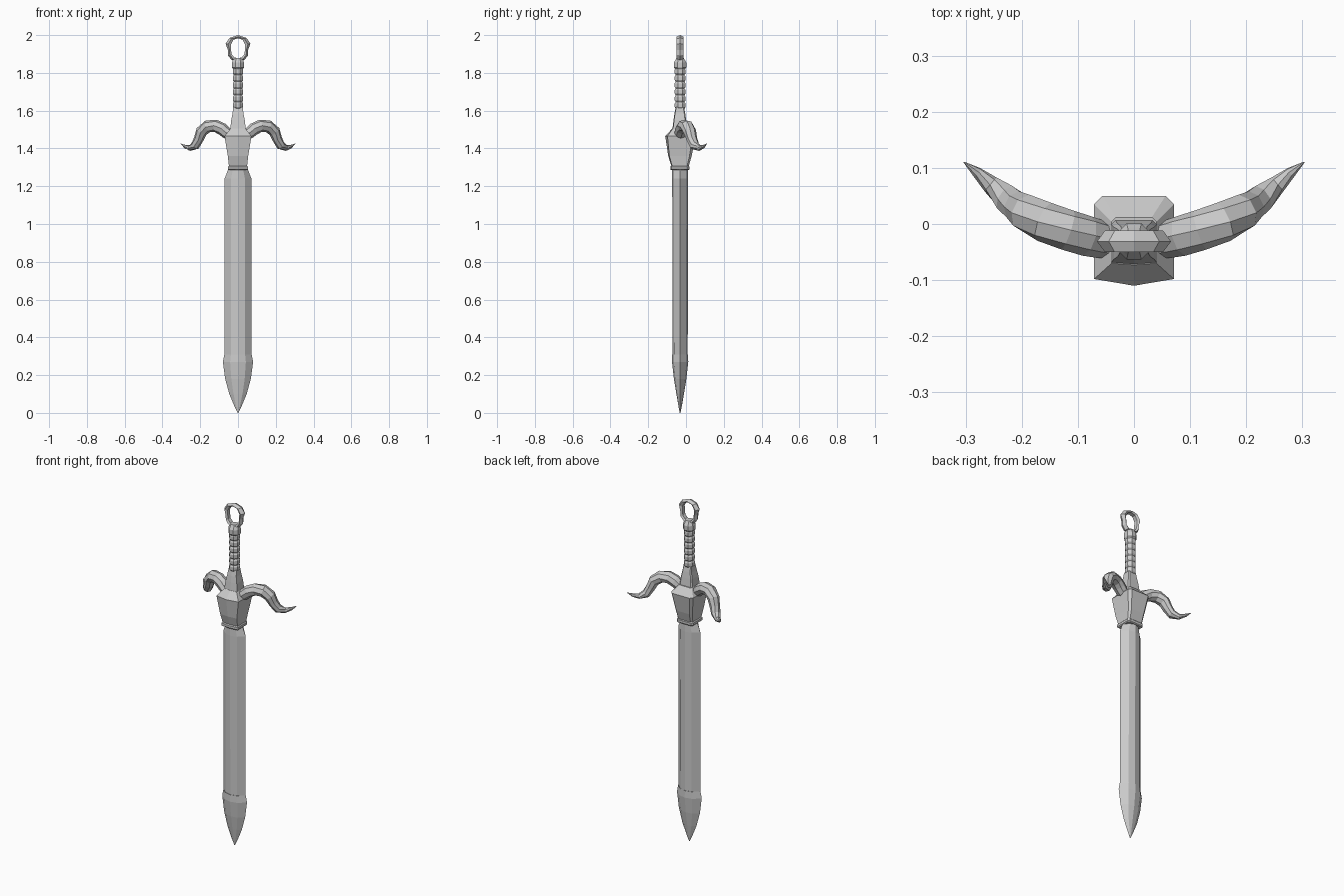
import bpy, bmesh, math
from mathutils import Vector

cube = bpy.data.objects.get("Cube")
if cube:
    bpy.data.objects.remove(cube)

CY = -0.031  # depth of the sword's centre plane

steel = bpy.data.materials.new("light grey")
steel.use_nodes = True
GREY = (0.6, 0.6, 0.6, 1)
steel.diffuse_color = GREY
steel.node_tree.nodes["Principled BSDF"].inputs["Base Color"].default_value = GREY


def loft(name, rings, closed=False):
    """Skin a list of equal-sized point rings; cap the ends unless closed."""
    bm = bmesh.new()
    loops = [[bm.verts.new(p) for p in ring] for ring in rings]
    n = len(loops[0])
    pairs = list(zip(loops, loops[1:]))
    if closed:
        pairs.append((loops[-1], loops[0]))
    else:
        bm.faces.new(loops[0])
        bm.faces.new(loops[-1])
    for a, b in pairs:
        for i in range(n):
            j = (i + 1) % n
            bm.faces.new((a[i], a[j], b[j], b[i]))
    bmesh.ops.remove_doubles(bm, verts=bm.verts, dist=0.0002)
    bmesh.ops.recalc_face_normals(bm, faces=bm.faces)
    mesh = bpy.data.meshes.new(name)
    bm.to_mesh(mesh)
    bm.free()
    obj = bpy.data.objects.new(name, mesh)
    bpy.context.collection.objects.link(obj)
    mesh.materials.append(steel)
    return obj


def blade_ring(z, w, d):
    """Eight-sided section with side edges and a shallow centre ridge."""
    shape = [(1, 0), (.52, .78), (0, 1), (-.52, .78),
             (-1, 0), (-.52, -.78), (0, -1), (.52, -.78)]
    return [(x * w, CY + y * d, z) for x, y in shape]


def block_ring(z, w, front, back, ridge):
    """Box section with a ridged front and clipped back corners."""
    c = (back - front) * .1
    return [(-w, front, z), (0, front - ridge, z), (w, front, z),
            (w, back - c, z), (w - c, back, z),
            (-w + c, back, z), (-w, back - c, z)]


def round_ring(z, w, d, sides=8):
    turn = math.tau / sides
    return [(w * math.cos((i + .5) * turn), CY + d * math.sin((i + .5) * turn), z)
            for i in range(sides)]


# Scabbard body and its pointed tip
loft("scabbard", [blade_ring(*s) for s in [
    (.29, .071, .04), (1.24, .071, .042), (1.30, .048, .042)]])
loft("scabbard_tip", [blade_ring(*s) for s in [
    (0, .002, .002), (.03, .017, .008), (.10, .046, .02), (.18, .068, .033),
    (.27, .08, .043), (.31, .072, .042)]])

# Collar and flared throat under the guard
loft("throat_collar", [block_ring(z, w, -.074 - e, .014 + e, .005) for z, w, e in [
    (1.285, .048, 0), (1.29, .053, .004), (1.303, .053, .004), (1.308, .048, 0)]])
loft("throat", [block_ring(*s) for s in [
    (1.305, .048, -.073, .014, .004), (1.36, .054, -.088, .03, .006),
    (1.465, .071, -.098, .05, .012), (1.505, .04, -.07, .012, .003)]])

# Grip base, ribbed grip and upper collar
loft("grip_base", [block_ring(z, w, CY - d, CY + d, .003) for z, w, d in [
    (1.50, .041, .038), (1.55, .036, .032), (1.585, .029, .027), (1.62, .025, .02)]])
ribs, bottom, top = 6, 1.61, 1.825
pitch = (top - bottom) / ribs
profile = []
for i in range(ribs):
    for t, r in [(0, .024), (.25, .03), (.75, .03)]:
        profile.append((bottom + (i + t) * pitch, r))
profile.append((top, .024))
loft("grip", [round_ring(z, r, r * 1.05) for z, r in profile])
loft("grip_collar", [round_ring(*s) for s in [
    (1.82, .028, .028), (1.828, .034, .035), (1.855, .034, .035),
    (1.868, .03, .027), (1.88, .026, .02)]])

# Pommel loop: (outer x, outer z, inner x, inner z), right half then mirrored
half = [(0, 1.865, 0, 1.878), (.034, 1.868, .02, 1.882), (.053, 1.892, .034, 1.9),
        (.053, 1.92, .037, 1.925), (.066, 1.955, .038, 1.95),
        (.045, 1.985, .024, 1.976), (0, 2.0, 0, 1.983)]
path = half + [(-a, b, -c, d) for a, b, c, d in half[-2:0:-1]]
rings = []
for ox, oz, ix, iz in path:
    o, i = Vector((ox, CY, oz)), Vector((ix, CY, iz))
    mid, side = o.lerp(i, .5), Vector((0, .019, 0))
    rings.append([o, mid + side, i + side * .6, i - side * .6, mid - side])
loft("pommel_loop", rings, closed=True)

# Curled guard arms: (x, y, z, radius) along the centreline
arm = [(.02, -.035, 1.465, .026), (.06, -.027, 1.482, .031), (.085, -.021, 1.503, .033),
       (.118, -.011, 1.519, .033), (.16, .004, 1.517, .033), (.193, .02, 1.49, .031),
       (.208, .031, 1.45, .026), (.226, .045, 1.416, .024), (.255, .07, 1.402, .015),
       (.28, .092, 1.41, .009), (.303, .11, 1.425, .001)]
for label, sign in [("left", 1), ("right", -1)]:
    pts = [Vector((sign * x, y, z)) for x, y, z, r in arm]
    rings = []
    for k, p in enumerate(pts):
        tangent = (pts[min(k + 1, len(pts) - 1)] - pts[max(k - 1, 0)]).normalized()
        out = tangent.cross(Vector((0, 1, 0))).normalized()
        across = tangent.cross(out)
        r = arm[k][3]
        rings.append([p + r * (out * math.cos(a) + across * 1.1 * math.sin(a))
                      for a in [i * math.tau / 8 for i in range(8)]])
    loft(label + "_guard_arm", rings)
